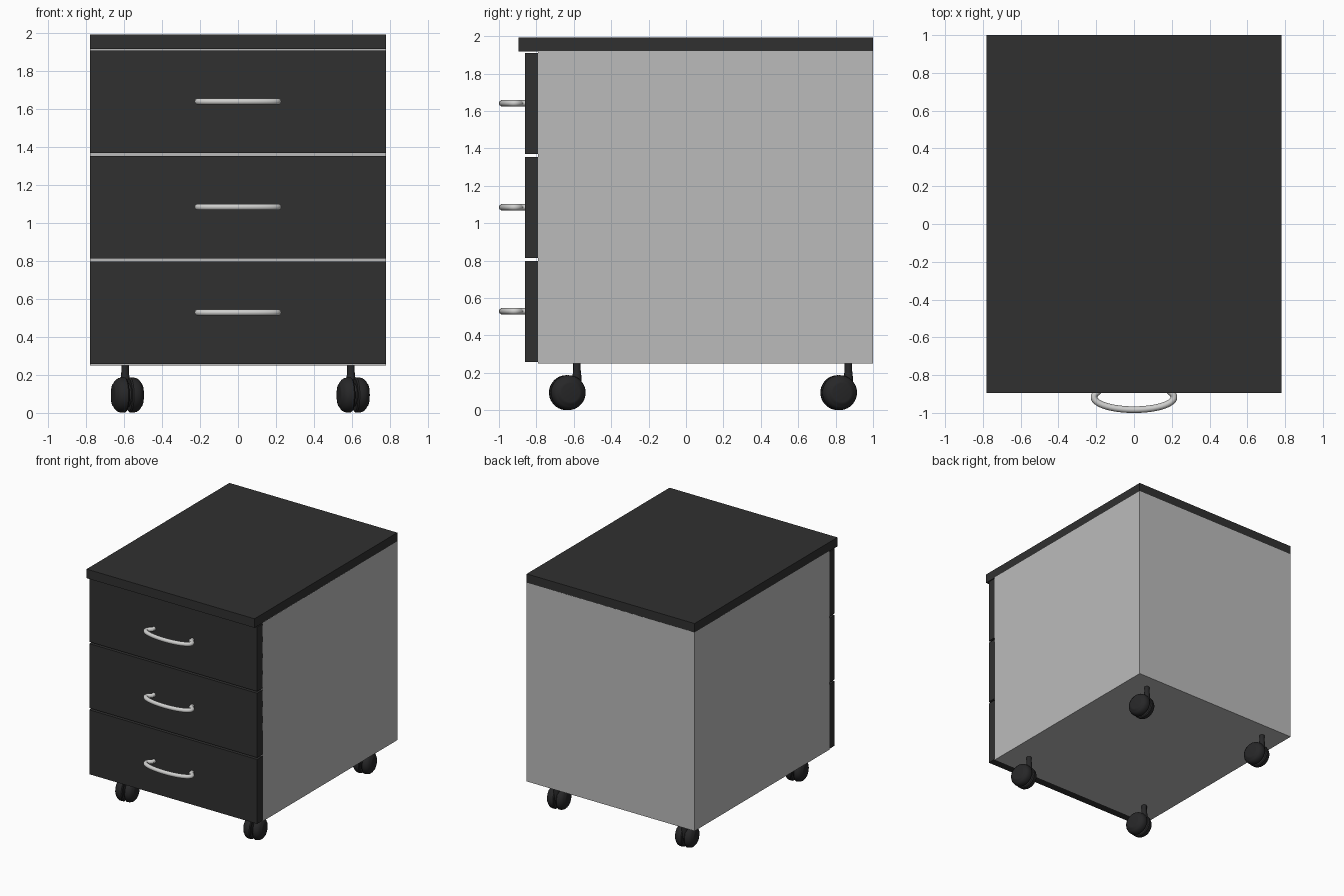
import bpy, bmesh, math
from mathutils import Matrix, Vector

if "Cube" in bpy.data.objects:
    bpy.data.objects.remove(bpy.data.objects["Cube"])


def material(name, r, g, b):
    m = bpy.data.materials.new(name)
    m.diffuse_color = (r, g, b, 1)
    m.use_nodes = True
    m.node_tree.nodes["Principled BSDF"].inputs["Base Color"].default_value = m.diffuse_color
    return m


DARK = material("dark charcoal", 0.03, 0.03, 0.03)
GREY = material("panel grey", 0.5, 0.5, 0.5)
METAL = material("handle silver", 0.62, 0.62, 0.61)
RUBBER = material("caster black", 0.02, 0.02, 0.021)


def add(name, mesh, mat, smooth=False):
    ob = bpy.data.objects.new(name, mesh)
    bpy.context.collection.objects.link(ob)
    mesh.materials.clear()
    mesh.materials.append(mat)
    if smooth:
        bpy.ops.object.select_all(action='DESELECT')
        ob.select_set(True)
        bpy.context.view_layer.objects.active = ob
        bpy.ops.object.shade_smooth_by_angle(angle=math.radians(40))
    return ob


def from_bmesh(name, bm, mat, smooth=False):
    bmesh.ops.recalc_face_normals(bm, faces=bm.faces[:])
    me = bpy.data.meshes.new(name)
    bm.to_mesh(me)
    bm.free()
    return add(name, me, mat, smooth)


def box(name, lo, hi, mat):
    lo, hi = Vector(lo), Vector(hi)
    bm = bmesh.new()
    bmesh.ops.create_cube(bm, size=1, matrix=Matrix.Translation((lo + hi) / 2)
                          @ Matrix.Diagonal((*(hi - lo), 1)))
    return from_bmesh(name, bm, mat)


def lathe_x(bm, profile, matrix, n=40):
    """Spin (x, radius) points about the x axis; ends are capped."""
    rings = [[bm.verts.new(matrix @ Vector((x, r * math.cos(math.tau * i / n),
                                            r * math.sin(math.tau * i / n))))
              for i in range(n)] for x, r in profile]
    for a, b in zip(rings, rings[1:]):
        for i in range(n):
            j = (i + 1) % n
            bm.faces.new((a[i], a[j], b[j], b[i]))
    bm.faces.new(rings[0])
    bm.faces.new(rings[-1])


# Cabinet carcass and overhanging top
box("cabinet_body", (-0.78, -0.79, 0.25), (0.78, 1.0, 1.92), GREY)
box("top_panel", (-0.78, -0.895, 1.917), (0.78, 1.0, 1.993), DARK)

# Bowed handle path: an ellipse arc whose ends curl back to two posts
RX, RY, CY = 0.212, 0.066, -0.917
path = [(-0.178, -0.855), (-0.18, -0.88)]
for k in range(33):
    t = math.radians(-25 + 230 * k / 32)
    path.append((-RX * math.cos(t), CY - RY * math.sin(t)))
path += [(0.18, -0.88), (0.178, -0.855)]


def handle(name, z):
    cu = bpy.data.curves.new(name + "_path", 'CURVE')
    cu.dimensions = '3D'
    cu.bevel_depth = 0.0175
    cu.bevel_resolution = 3
    cu.use_fill_caps = True
    sp = cu.splines.new('POLY')
    sp.points.add(len(path) - 1)
    for p, (x, y) in zip(sp.points, path):
        p.co = (x, y, z, 1)
    tmp = bpy.data.objects.new(name + "_path", cu)
    bpy.context.collection.objects.link(tmp)
    dg = bpy.context.evaluated_depsgraph_get()
    me = bpy.data.meshes.new_from_object(tmp.evaluated_get(dg))
    bpy.data.objects.remove(tmp)
    add(name, me, METAL, True)


# Three drawers, each with a handle
for i, label in enumerate(("bottom", "middle", "top")):
    z = 0.257 + i * 0.556
    box(label + "_drawer_front", (-0.78, -0.86, z), (0.78, -0.785, z + 0.541), DARK)
    handle(label + "_drawer_handle", z + 0.272)

# Twin-wheel casters, all swivelled the same way
WHEEL = [(0.008, 0.086), (0.015, 0.093), (0.03, 0.093), (0.046, 0.09),
         (0.058, 0.083), (0.066, 0.074), (0.07, 0.066), (0.076, 0.06), (0.078, 0.05)]
for yname, sy in (("front", -0.583), ("rear", 0.868)):
    for xname, sx in (("left", -0.595), ("right", 0.595)):
        swivel = Matrix.Translation((sx, sy, 0)) @ Matrix.Rotation(math.radians(13), 4, 'Z')
        hub = swivel @ Matrix.Translation((0, -0.053, 0.094))
        bm = bmesh.new()
        for s in (-1, 1):
            lathe_x(bm, [(s * x, r) for x, r in WHEEL], hub)
        lathe_x(bm, [(-0.012, 0.06), (0.012, 0.06)], hub)
        from_bmesh(f"{yname}_{xname}_caster_wheels", bm, RUBBER, True)
        # Stem rising into the cabinet floor
        bm = bmesh.new()
        upright = Matrix.Rotation(math.radians(-90), 4, 'Y')
        lathe_x(bm, [(0.1, 0.025), (0.18, 0.024), (0.215, 0.02), (0.252, 0.02)],
                swivel @ upright, 20)
        from_bmesh(f"{yname}_{xname}_caster_stem", bm, RUBBER, True)
